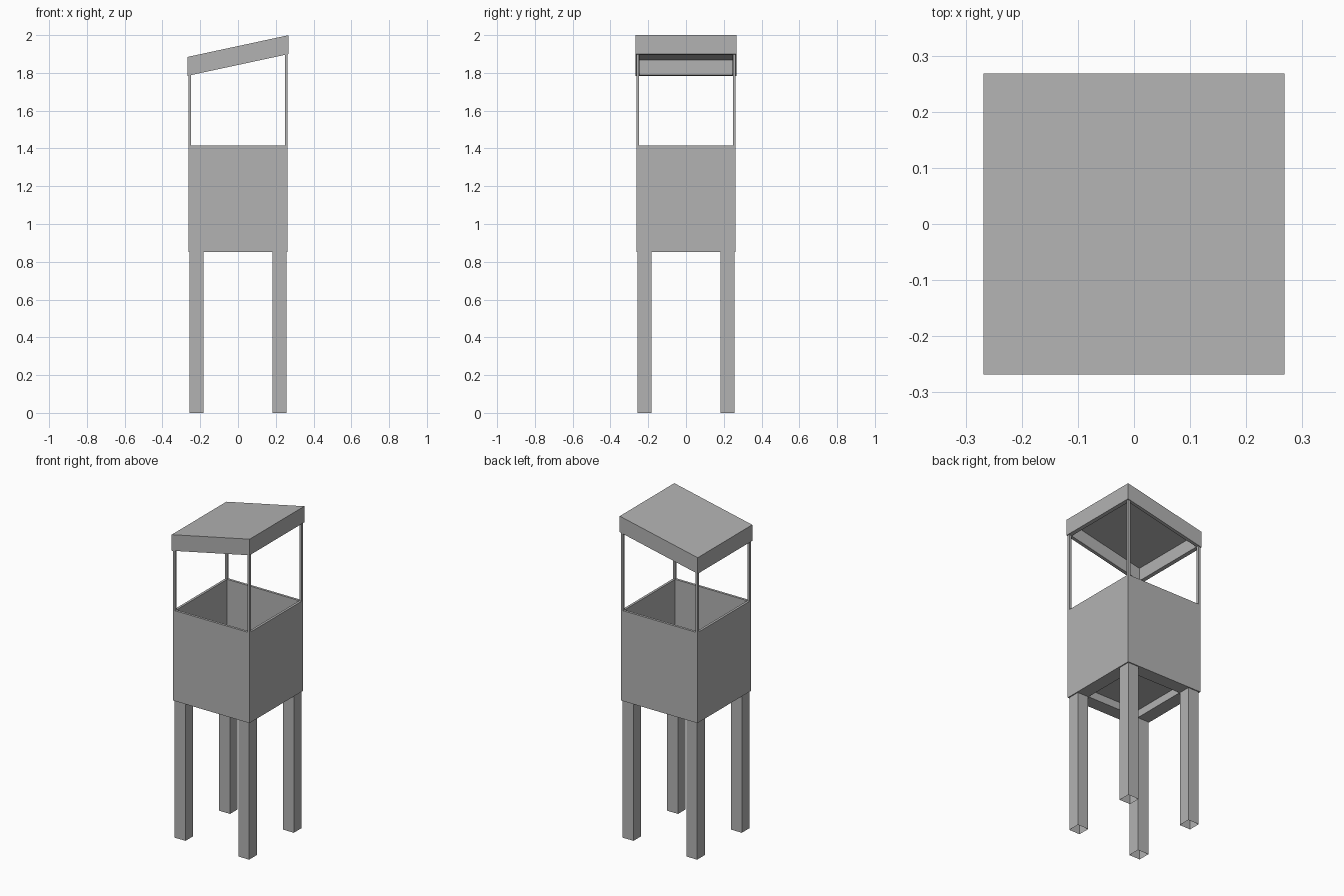
import bpy, bmesh

if "Cube" in bpy.data.objects:
    bpy.data.objects.remove(bpy.data.objects["Cube"], do_unlink=True)

grey = bpy.data.materials.new("plain grey")
grey.use_nodes = True
colour = (0.45, 0.45, 0.45, 1)
grey.diffuse_color = colour
grey.node_tree.nodes["Principled BSDF"].inputs["Base Color"].default_value = colour

SLOPE = 0.215  # roof rise per unit of x


def slanted(z):
    """Height function of a plane parallel to the roof."""
    return lambda x: z + SLOPE * x


def level(z):
    return lambda x: z


def ring(bm, half, height, centre=(0, 0)):
    """Square loop of vertices whose height follows x."""
    corners = [(-1, -1), (1, -1), (1, 1), (-1, 1)]
    loop = []
    for sx, sy in corners:
        x, y = centre[0] + sx * half, centre[1] + sy * half
        loop.append(bm.verts.new((x, y, height(x))))
    return loop


def shell(name, rings, centre=(0, 0), cap_first=False, cap_last=False, closed=False):
    """Skin a series of square rings, given as (half width, height function)."""
    bm = bmesh.new()
    loops = [ring(bm, half, height, centre) for half, height in rings]
    pairs = list(zip(loops, loops[1:]))
    if closed:
        pairs.append((loops[-1], loops[0]))
    for a, b in pairs:
        for i in range(4):
            j = (i + 1) % 4
            bm.faces.new((a[i], a[j], b[j], b[i]))
    if cap_first:
        bm.faces.new(loops[0][::-1])
    if cap_last:
        bm.faces.new(loops[-1])
    bmesh.ops.recalc_face_normals(bm, faces=bm.faces)
    mesh = bpy.data.meshes.new(name)
    bm.to_mesh(mesh)
    bm.free()
    mesh.materials.append(grey)
    obj = bpy.data.objects.new(name, mesh)
    bpy.context.collection.objects.link(obj)
    return obj


# Cabin: open-topped walls, a floor, and a recess beneath it
shell("cabin", [(0.18, level(0.9)), (0.18, level(0.853)),
                (0.263, level(0.853)), (0.263, level(1.415)),
                (0.248, level(1.415)), (0.248, level(0.92))],
      cap_first=True, cap_last=True)

# Roof: sloping cap, hollow on the underside
shell("roof", [(0.268, slanted(1.942)), (0.268, slanted(1.842)),
               (0.247, slanted(1.842)), (0.247, slanted(1.922))],
      cap_first=True, cap_last=True)

# Legs are open at the foot; posts carry the roof
for sx, side in ((-1, "right"), (1, "left")):
    for sy, end in ((-1, "front"), (1, "back")):
        shell(f"{end}_{side}_leg", [(0.0375, level(0)), (0.0375, level(0.853))],
              (sx * 0.219, sy * 0.219), cap_last=True)
        shell(f"{end}_{side}_post", [(0.0075, level(1.415)), (0.0075, slanted(1.842))],
              (sx * 0.2555, sy * 0.2555))
